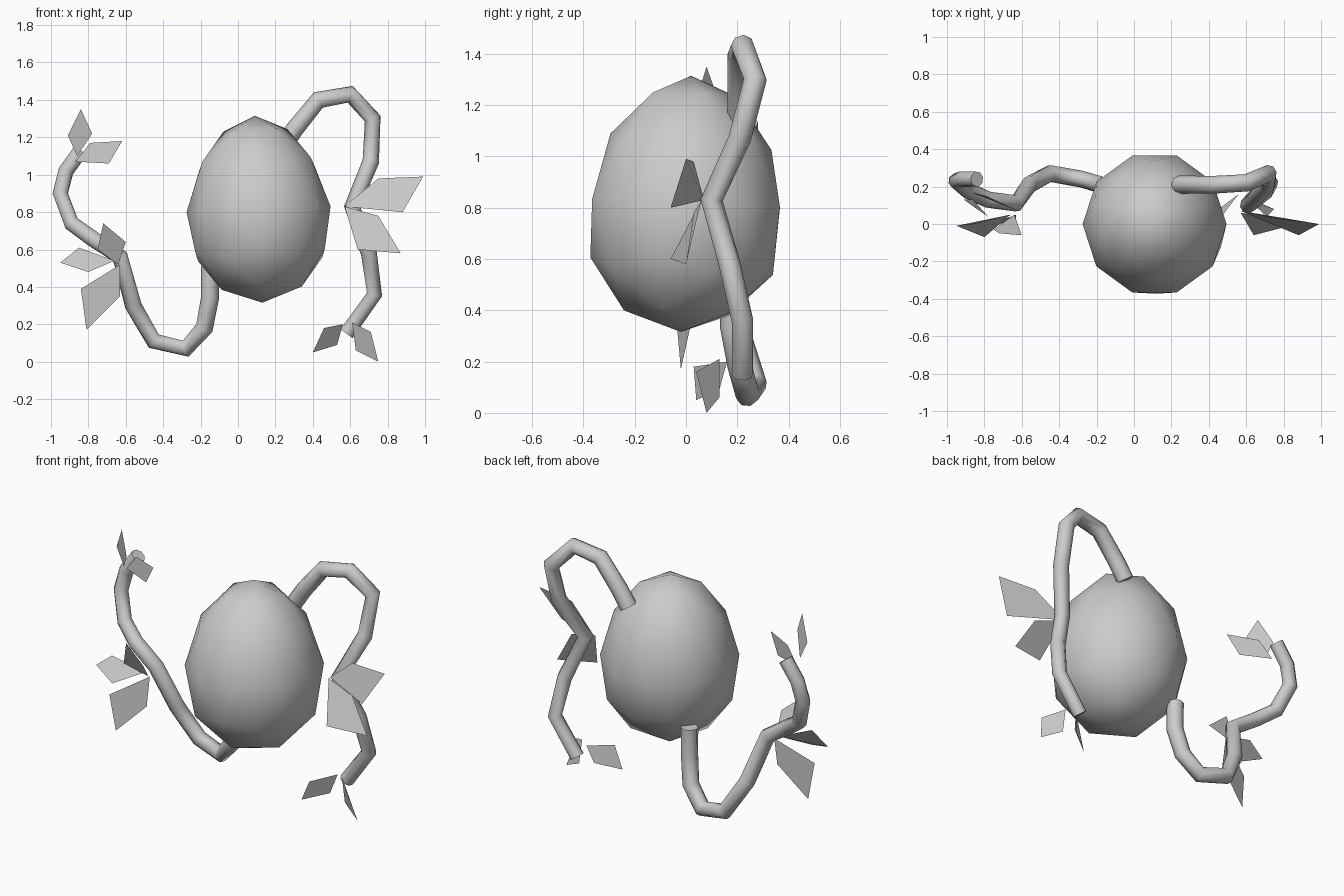
import bpy
import bmesh
from math import radians
from mathutils import Matrix, Vector

default_cube = bpy.data.objects.get("Cube")
if default_cube:
    bpy.data.objects.remove(default_cube, do_unlink=True)

# One plain grey for everything
grey = bpy.data.materials.new("plain grey")
grey.use_nodes = True
colour = (0.6, 0.6, 0.6, 1)
grey.diffuse_color = colour
grey.node_tree.nodes["Principled BSDF"].inputs["Base Color"].default_value = colour


def add_object(name, data):
    obj = bpy.data.objects.new(name, data)
    bpy.context.collection.objects.link(obj)
    data.materials.append(grey)
    return obj


def mesh_object(name, bm, smooth=False):
    mesh = bpy.data.meshes.new(name)
    for face in bm.faces:
        face.smooth = smooth
    bm.to_mesh(mesh)
    bm.free()
    return add_object(name, mesh)


# Egg-shaped body: a coarse ball, narrower at the top and slightly tilted
def build_body():
    bm = bmesh.new()
    bmesh.ops.create_icosphere(bm, subdivisions=2, radius=1)
    bmesh.ops.rotate(bm, verts=bm.verts, cent=(0, 0, 0),
                     matrix=Matrix.Rotation(radians(18), 3, 'Z'))
    for vert in bm.verts:
        width = 0.385 * (1 - 0.13 * vert.co.z)
        vert.co = Vector((vert.co.x * width, vert.co.y * width, vert.co.z * 0.5))
    tilt = Matrix.Rotation(radians(-2.3), 3, 'Y') @ Matrix.Rotation(radians(-2.3), 3, 'X')
    bmesh.ops.rotate(bm, verts=bm.verts, cent=(0, 0, 0), matrix=tilt)
    bmesh.ops.translate(bm, verts=bm.verts, vec=(0.11, 0, 0.815))
    return mesh_object("egg_body", bm, smooth=True)


# Vines: angular tubes swept along a bent path
def build_vine(name, path, thickness=0.049):
    curve = bpy.data.curves.new(name, 'CURVE')
    curve.dimensions = '3D'
    curve.bevel_depth = thickness
    curve.bevel_resolution = 2
    curve.use_fill_caps = True
    spline = curve.splines.new('POLY')
    spline.points.add(len(path) - 1)
    for i, (point, place) in enumerate(zip(spline.points, path)):
        point.co = (*place, 1)
        point.radius = 1 - 0.15 * i / (len(path) - 1)
    spline.use_smooth = True
    vine = add_object(name, curve)
    bpy.ops.object.select_all(action='DESELECT')
    vine.select_set(True)
    bpy.context.view_layer.objects.active = vine
    bpy.ops.object.convert(target='MESH')
    return vine


# Leaves: single kite-shaped faces, corners in order from the stem
def build_leaves(prefix, leaves):
    for name, corners in leaves.items():
        bm = bmesh.new()
        bm.faces.new([bm.verts.new(corner) for corner in corners])
        mesh_object(prefix + name, bm)


build_body()

build_vine("left_vine", [
    (.24, .21, 1.15), (.30, .21, 1.24), (.43, .21, 1.40), (.60, .22, 1.43),
    (.72, .27, 1.30), (.71, .21, 1.07), (.61, .10, .83), (.70, .17, .58),
    (.73, .22, .36), (.58, .22, .15)])

build_vine("right_vine", [
    (-.15, .18, .51), (-.15, .18, .34), (-.18, .21, .18), (-.28, .24, .07),
    (-.45, .27, .11), (-.56, .21, .30), (-.63, .11, .56), (-.78, .13, .66),
    (-.89, .18, .74), (-.95, .23, .90), (-.92, .24, 1.02), (-.84, .24, 1.13)])

build_leaves("left_", {
    "middle_upper_leaf": [(.57, .07, .83), (.75, .03, .98), (.99, 0, .99), (.88, -.06, .80)],
    "middle_lower_leaf": [(.57, .06, .83), (.75, .03, .78), (.87, 0, .58), (.64, -.06, .60)],
    "end_inner_leaf": [(.56, .16, .20), (.46, .03, .18), (.40, .04, .05), (.53, .13, .09)],
    "end_outer_leaf": [(.61, .13, .21), (.71, .04, .16), (.75, .08, 0), (.63, .13, .06)],
})

build_leaves("right_", {
    "tip_upper_leaf": [(-.86, .13, 1.10), (-.78, .04, 1.22), (-.84, .08, 1.35), (-.91, .13, 1.21)],
    "tip_side_leaf": [(-.87, .17, 1.07), (-.69, .10, 1.06), (-.62, .07, 1.18), (-.79, .15, 1.17)],
    "middle_upper_leaf": [(-.64, .05, .52), (-.60, -.06, .64), (-.72, -.05, .74), (-.75, -.03, .60)],
    "middle_side_leaf": [(-.66, .05, .54), (-.85, 0, .61), (-.95, -.01, .53), (-.80, -.07, .48)],
    "middle_lower_leaf": [(-.63, .05, .52), (-.63, .02, .35), (-.81, -.02, .17), (-.84, -.04, .39)],
})
